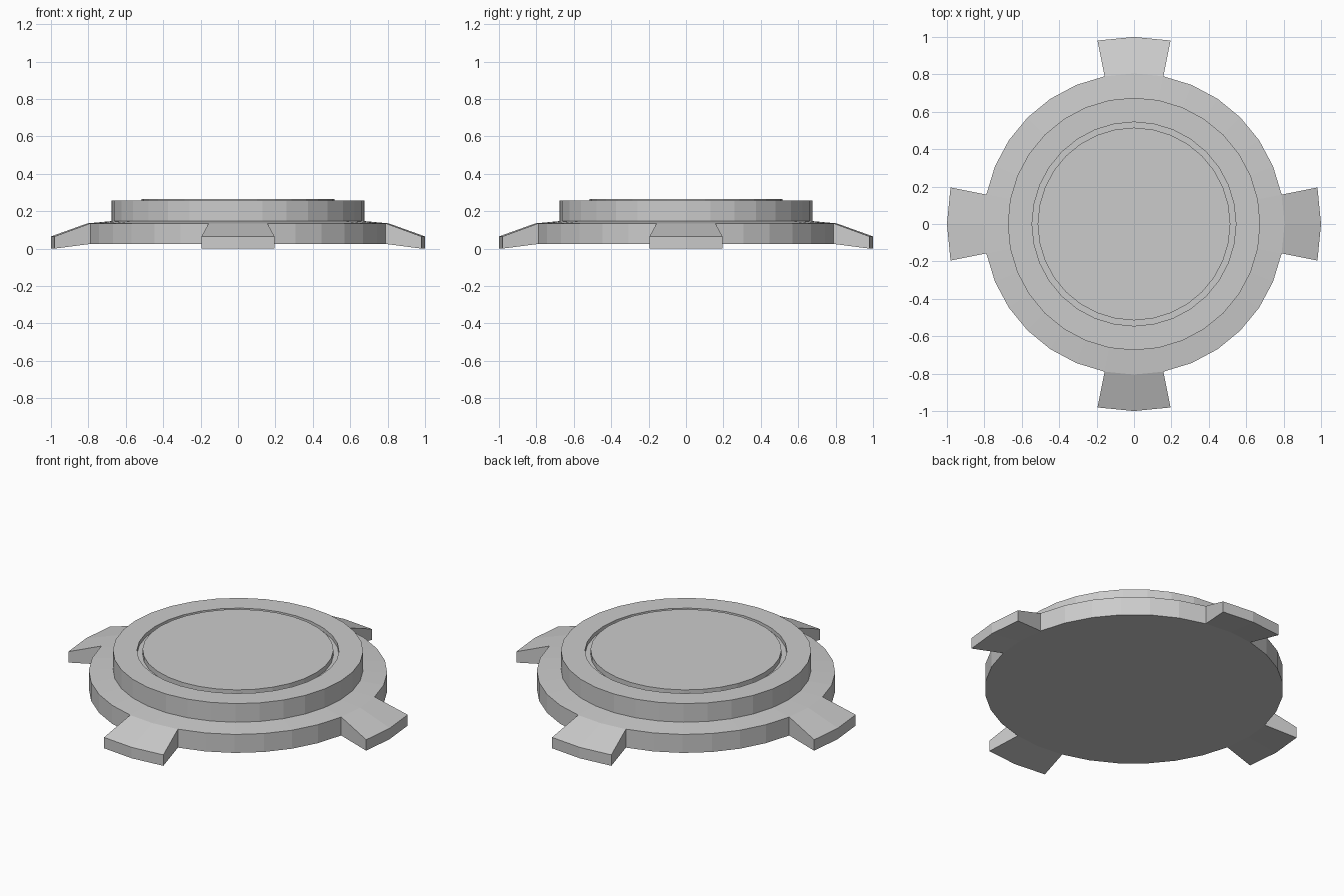
import bpy, bmesh, math

if "Cube" in bpy.data.objects:
    bpy.data.objects.remove(bpy.data.objects["Cube"])

SIDES = 32


def make_object(name, bm):
    bmesh.ops.recalc_face_normals(bm, faces=bm.faces)
    mesh = bpy.data.meshes.new(name)
    bm.to_mesh(mesh)
    bm.free()
    obj = bpy.data.objects.new(name, mesh)
    bpy.context.collection.objects.link(obj)
    return obj


def lathe(profile):
    """Revolve (radius, z) points, closing both ends with flat caps."""
    bm = bmesh.new()
    rings = [[bm.verts.new((r * math.cos(2 * math.pi * i / SIDES),
                            r * math.sin(2 * math.pi * i / SIDES), z))
              for i in range(SIDES)] for r, z in profile]
    bands = []
    for low, high in zip(rings, rings[1:]):
        bands.append([bm.faces.new((low[i], low[(i + 1) % SIDES],
                                    high[(i + 1) % SIDES], high[i]))
                      for i in range(SIDES)])
    bm.faces.new(rings[0][::-1])
    bm.faces.new(rings[-1])
    return bm, bands


# Stepped disc: base rim, sloped shoulder, raised ring, groove, centre plate
bm, bands = lathe([(0.805, 0.025), (0.805, 0.135), (0.675, 0.147),
                   (0.675, 0.258), (0.545, 0.258), (0.545, 0.235),
                   (0.515, 0.235), (0.515, 0.265)])

# Four drooping tabs, each pulled out of two neighbouring rim faces
rim = bands[0]
for k in range(4):
    c = k * SIDES // 4
    result = bmesh.ops.extrude_face_region(bm, geom=[rim[c - 1], rim[c]])
    for v in (g for g in result["geom"] if isinstance(g, bmesh.types.BMVert)):
        scale = 1.0 / math.hypot(v.co.x, v.co.y)
        v.co.x *= scale
        v.co.y *= scale
        v.co.z = 0.065 if v.co.z > 0.08 else 0.0
    old = [f for f in (rim[c - 1], rim[c]) if f.is_valid]
    if old:
        bmesh.ops.delete(bm, geom=old, context='FACES')

make_object("tabbed_cap", bm)
